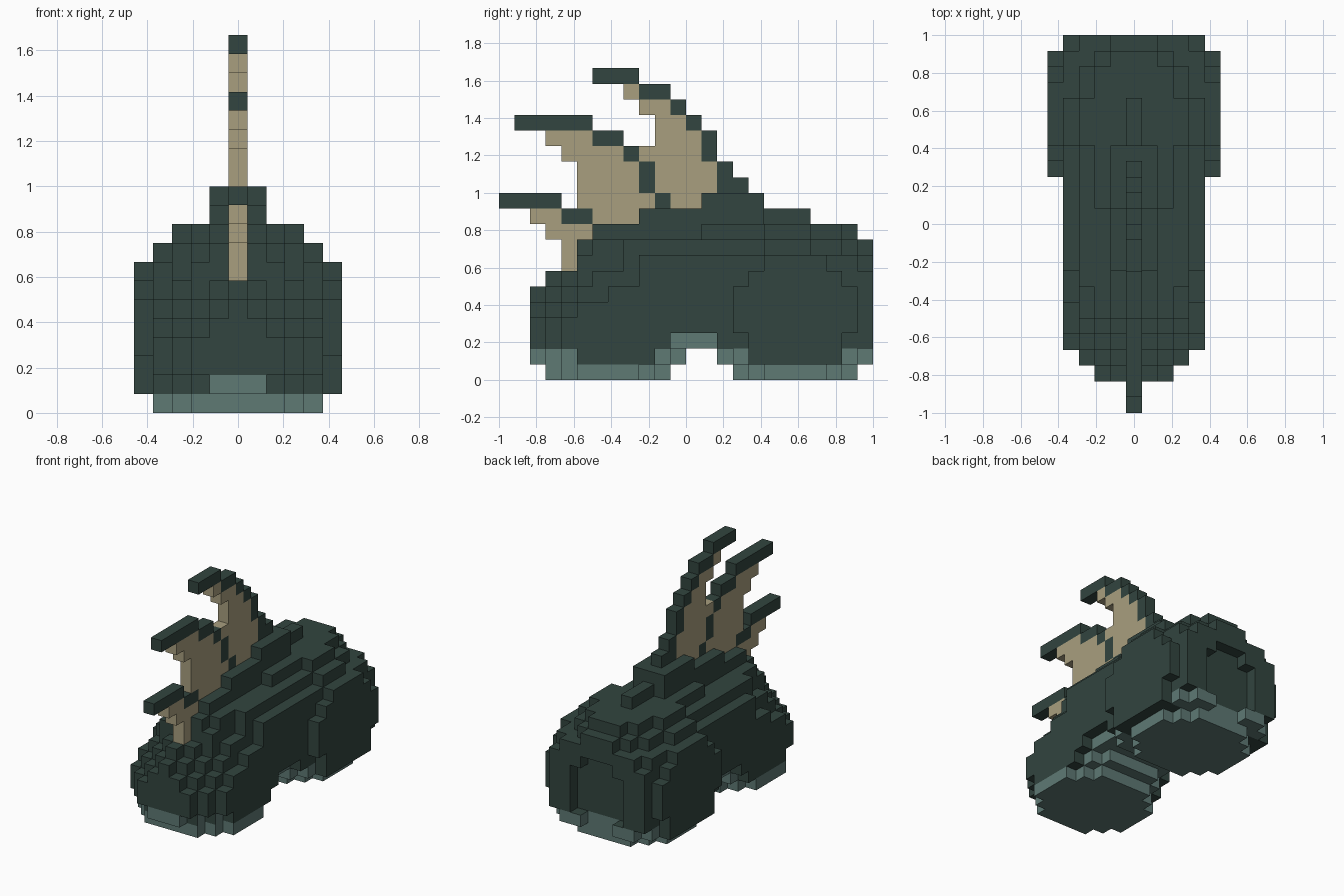
import bpy, bmesh
from mathutils import Vector

cube = bpy.data.objects.get("Cube")
if cube:
    bpy.data.objects.remove(cube, do_unlink=True)

U = 1 / 12  # edge length of one block


def material(name, rgb):
    m = bpy.data.materials.new(name)
    m.use_nodes = True
    m.diffuse_color = (*rgb, 1)
    m.node_tree.nodes["Principled BSDF"].inputs["Base Color"].default_value = (*rgb, 1)
    return m


MATS = [material("dark green", (0.032, 0.059, 0.050)),
        material("pale teal", (0.112, 0.192, 0.175)),
        material("bone tan", (0.395, 0.345, 0.212))]
DARK, TEAL, TAN = range(3)

# the six sides of a block: normal and two in-plane directions
SIDES = [(Vector(n), Vector(a), Vector(b)) for n, a, b in (
    ((1, 0, 0), (0, 1, 0), (0, 0, 1)), ((-1, 0, 0), (0, 0, 1), (0, 1, 0)),
    ((0, 1, 0), (0, 0, 1), (1, 0, 0)), ((0, -1, 0), (1, 0, 0), (0, 0, 1)),
    ((0, 0, 1), (1, 0, 0), (0, 1, 0)), ((0, 0, -1), (0, 1, 0), (1, 0, 0)))]


def build_blocks(name, cells, colour):
    """Outer skin of a set of blocks; colour(cell, normal) gives the material."""
    bm = bmesh.new()
    verts = {}

    def vert(p):
        key = tuple(round(2 * c) for c in p)
        if key not in verts:
            verts[key] = bm.verts.new(p * U)
        return verts[key]

    for c in sorted(cells):
        centre = Vector((c[0], c[1] + 0.5, c[2] + 0.5))
        for n, a, b in SIDES:
            if tuple(int(p + q) for p, q in zip(c, n)) in cells:
                continue
            mid = centre + n / 2
            face = bm.faces.new([vert(mid + (a * s + b * t) / 2)
                                 for s, t in ((-1, -1), (1, -1), (1, 1), (-1, 1))])
            face.material_index = colour(c, n)
    mesh = bpy.data.meshes.new(name)
    bm.to_mesh(mesh)
    bm.free()
    for m in MATS:
        mesh.materials.append(m)
    ob = bpy.data.objects.new(name, mesh)
    bpy.context.collection.objects.link(ob)
    return ob


# Body: for each column away from the middle, start y and (end y, top height) steps
TOPS = [
    (-10, [(-9, 6), (-7, 7), (-6, 9), (-3, 10), (1, 11), (5, 12), (8, 11), (11, 10), (12, 9)]),
    (-10, [(-9, 5), (-8, 6), (-7, 7), (-6, 9), (-3, 10), (1, 11), (5, 12), (11, 10), (12, 9)]),
    (-10, [(-9, 4), (-8, 5), (-7, 6), (-6, 8), (1, 9), (10, 10), (11, 9), (12, 8)]),
    (-9, [(-8, 4), (-7, 5), (-6, 6), (-4, 7), (5, 9), (8, 10), (10, 9), (12, 8)]),
    (-8, [(-7, 4), (-5, 5), (-3, 6), (5, 8), (8, 9), (11, 8), (12, 7)]),
    (3, [(4, 6), (5, 7), (9, 8), (10, 7), (11, 6)]),
]


def half_width(j, k):
    """Widest column allowed in the rounded lower layers."""
    if k == 0:
        for a, b in ((-9, -2), (3, 10)):
            if a <= j <= b:
                return min(4, 2 + min(j - a, b - j))
        return -1
    if k == 1:
        if j < 0:
            return min(4, 11 + j, 1 - j)
        return min(5, 3 + min(j - 2, 11 - j)) if j >= 2 else -1
    if k == 2 and -1 <= j <= 1:
        return 3
    return 4 if k == 2 and j in (3, 10) else 5


def in_recess(i, j, k):
    """Arched hollow in the back face."""
    return j == 11 and ((i <= 1 and 1 <= k <= 6) or (i == 2 and 2 <= k <= 5))


body = set()
for i, (start, steps) in enumerate(TOPS):
    for end, top in steps:
        for j in range(start, end):
            for k in range(top):
                if i <= half_width(j, k) and not in_recess(i, j, k):
                    body |= {(i, j, k), (-i, j, k)}
        start = end


def body_colour(cell, n):
    """Teal soles, rounded foot ends and arch; dark everywhere else."""
    i, j, k = abs(cell[0]), cell[1], cell[2]
    if k == 0 or (k == 2 and -1 <= j <= 1):
        return TEAL
    if k == 1 and n.z <= 0 and (j <= -8 or -2 <= j <= 3 or j >= 10):
        return DARK if n.y < 0 and j < -6 and i > 1 else TEAL
    return DARK


build_blocks("body", body, body_colour)

# Crest: tan webs with dark tips and ridges, one block thick (layer: y spans)
WEB = {7: [(-8, -7)], 8: [(-8, -7)], 9: [(-9, -6)], 10: [(-10, -8), (-6, -3)],
       11: [(-7, -2), (-1, 1)], 12: [(-7, -3), (-2, 2)], 13: [(-7, -3), (-2, 2)],
       14: [(-8, -4), (-3, 1)], 15: [(-9, -6), (-2, 1)], 16: [(-2, 0)],
       17: [(-3, -1)], 18: [(-4, -3)]}
RIDGE = {10: [(-8, -6)], 11: [(-12, -8), (-2, -1)], 12: [(-3, -2), (2, 4)],
         13: [(-3, -2), (2, 3)], 14: [(-4, -3), (1, 2)], 15: [(-6, -4), (1, 2)],
         16: [(-11, -6), (0, 1)], 17: [(-1, 0)], 18: [(-3, -1)], 19: [(-6, -3)]}


def layer_cells(layers):
    return {(0, j, k) for k, spans in layers.items()
            for y0, y1 in spans for j in range(y0, y1)} - body


web, ridge = layer_cells(WEB), layer_cells(RIDGE)
build_blocks("crest", web | ridge, lambda c, n: DARK if c in ridge else TAN)
